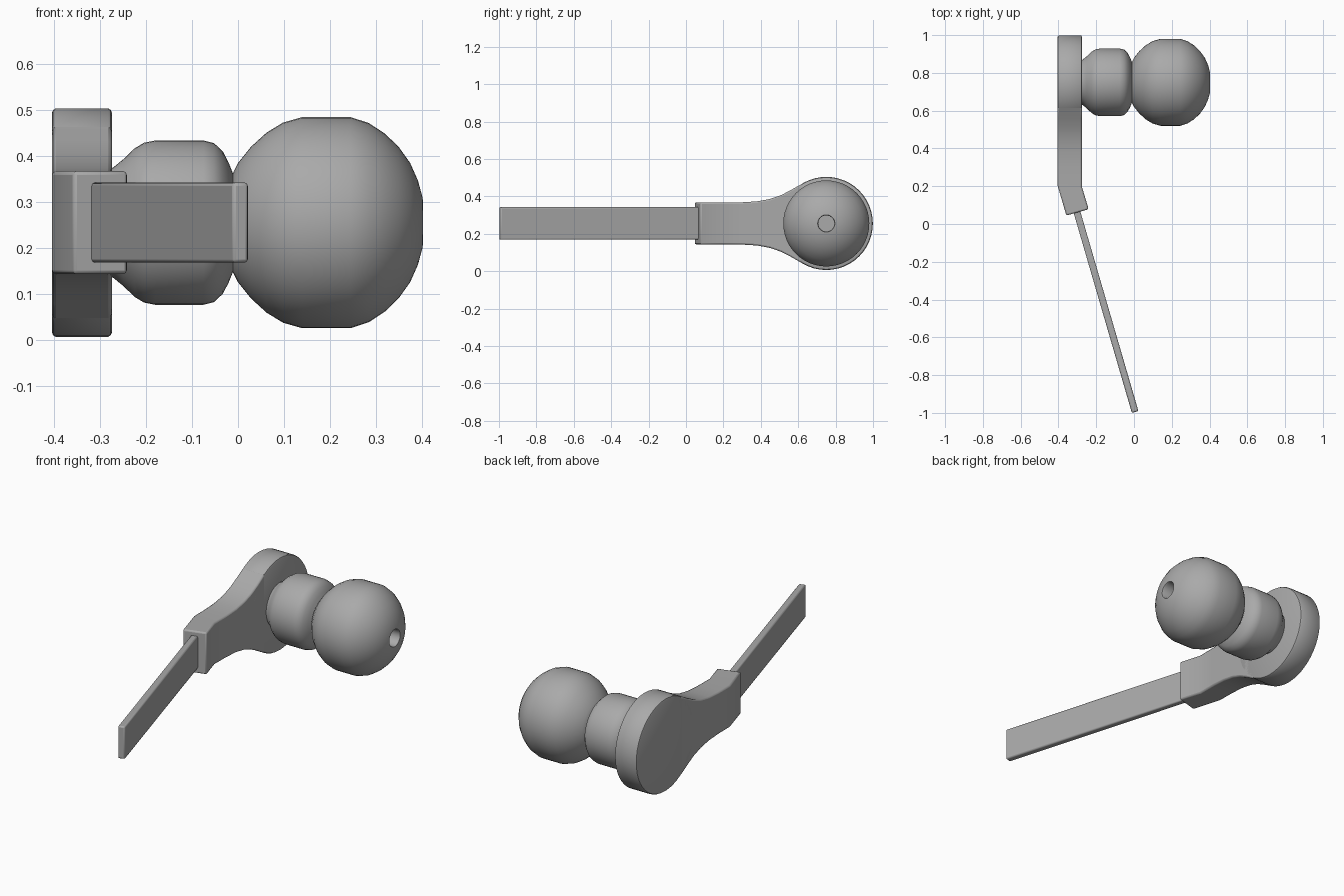
import bpy, bmesh, math
from mathutils import Vector

if "Cube" in bpy.data.objects:
    bpy.data.objects.remove(bpy.data.objects["Cube"])

CY, CZ = 0.75, 0.255          # axis of the round head and knob
grey = bpy.data.materials.new("plain grey")
grey.diffuse_color = (0.40, 0.40, 0.40, 1)
grey.use_nodes = True
grey.node_tree.nodes["Principled BSDF"].inputs["Base Color"].default_value = grey.diffuse_color


def finish(name, bm, bevel=0.0):
    bmesh.ops.recalc_face_normals(bm, faces=bm.faces)
    me = bpy.data.meshes.new(name)
    bm.to_mesh(me)
    bm.free()
    ob = bpy.data.objects.new(name, me)
    bpy.context.collection.objects.link(ob)
    me.materials.append(grey)
    if bevel:
        mod = ob.modifiers.new("soft edges", "BEVEL")
        mod.width, mod.segments = bevel, 2
        mod.limit_method, mod.angle_limit = "ANGLE", math.radians(50)
    bpy.ops.object.select_all(action="DESELECT")
    ob.select_set(True)
    bpy.context.view_layer.objects.active = ob
    bpy.ops.object.shade_smooth_by_angle(angle=math.radians(35))
    return ob


def loft(name, stations, bevel):
    """Box-section strip; station = outer (x, y), inner (x, y), half height."""
    bm = bmesh.new()
    rings = []
    for (ox, oy), (ix, iy), h in stations:
        rings.append([bm.verts.new(p) for p in (
            (ox, oy, CZ - h), (ix, iy, CZ - h), (ix, iy, CZ + h), (ox, oy, CZ + h))])
    for a, b in zip(rings, rings[1:]):
        for i in range(4):
            j = (i + 1) % 4
            bm.faces.new((a[i], a[j], b[j], b[i]))
    bm.faces.new(rings[0])
    bm.faces.new(rings[-1])
    return finish(name, bm, bevel)


def lathe(name, profile, segs=48):
    """Revolve (x, radius) points round the head axis."""
    bm = bmesh.new()
    rings = [[bm.verts.new((x, CY + r * math.cos(2 * math.pi * k / segs),
                            CZ + r * math.sin(2 * math.pi * k / segs)))
              for k in range(segs)] for x, r in profile]
    for a, b in zip(rings, rings[1:]):
        for k in range(segs):
            n = (k + 1) % segs
            bm.faces.new((a[k], a[n], b[n], b[k]))
    bm.faces.new(rings[0])
    bm.faces.new(rings[-1])
    return finish(name, bm)


# Bent arm flaring out into the round head
X0, X1 = -0.405, -0.275
arm = [((-0.358, 0.045), (-0.240, 0.078), 0.112), ((X0, 0.205), (X1, 0.195), 0.112)]
for y, h in ((0.30, 0.113), (0.38, 0.118), (0.45, 0.131), (0.51, 0.152), (0.56, 0.178)):
    arm.append(((X0, y), (X1, y), h))
loft("arm", arm + [((X0, 0.62), (X1, 0.62), 0.212)], 0.008)

# Round head plate
b = 0.008
lathe("head_plate", [(X0, 0.248 - b), (X0 + b * .3, 0.248 - b * .3), (X0 + b, 0.249),
                     (X1 - b, 0.249), (X1 - b * .3, 0.248 - b * .3), (X1, 0.248 - b)])

# Thin flat blade set into the arm's end
p, q = Vector((-0.32, 0.125)), Vector((0.006, -0.995))
d = (q - p).normalized()
n = Vector((-d.y, d.x)) * 0.018
loft("blade", [(p - n, p + n, 0.087), (q - n, q + n, 0.087)], 0.007)

# Collar between head and ball
lathe("collar", [(-0.29, 0.115), (-0.272, 0.12), (-0.25, 0.138), (-0.225, 0.162),
                 (-0.205, 0.174), (-0.18, 0.179), (-0.075, 0.179), (-0.052, 0.173),
                 (-0.033, 0.155), (-0.02, 0.13), (-0.01, 0.105), (0.01, 0.10)])

# Ball knob with flattened waist and a small bored hole
ball = [(-0.015, 0.10), (0.0, 0.13), (0.028, 0.165), (0.062, 0.196), (0.098, 0.218),
        (0.14, 0.230), (0.245, 0.230), (0.285, 0.217), (0.32, 0.194), (0.35, 0.165),
        (0.375, 0.13), (0.392, 0.092), (0.402, 0.055), (0.403, 0.046)]
lathe("ball_knob", ball + [(0.397, 0.043), (0.30, 0.043)])
